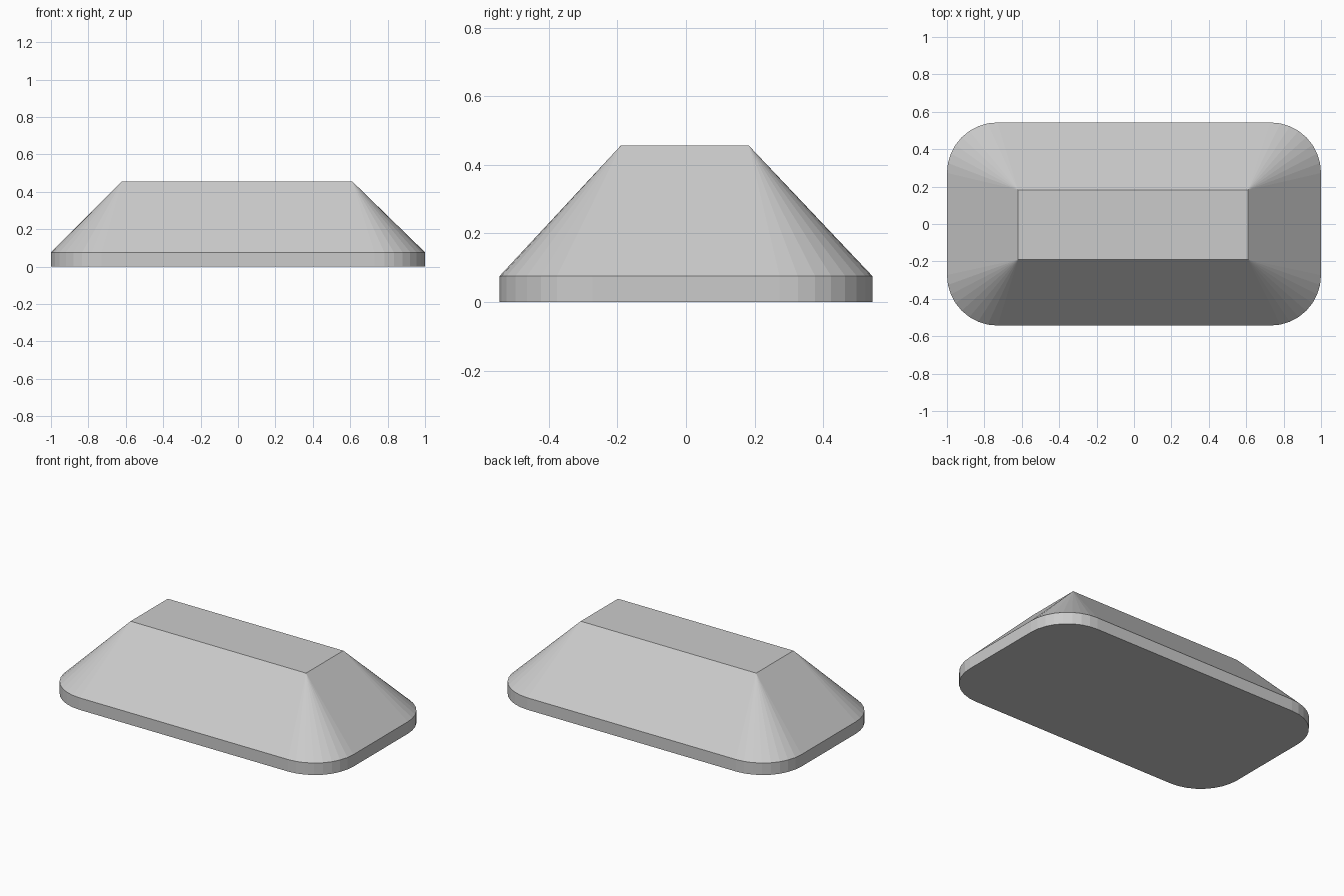
import bpy, bmesh, math

if "Cube" in bpy.data.objects:
    bpy.data.objects.remove(bpy.data.objects["Cube"])

HALF_X, HALF_Y, RADIUS, SEGMENTS = 1.0, 0.543, 0.27, 8
RIM_Z, TOP_Z = 0.076, 0.456
X0, X1, Y0, Y1 = -0.62, 0.61, -0.19, 0.183

# Rounded rectangle outline, one arc per corner, counter-clockwise
signs = [(1, 1), (-1, 1), (-1, -1), (1, -1)]
outline = []
for q, (sx, sy) in enumerate(signs):
    for k in range(SEGMENTS + 1):
        a = math.pi / 2 * (q + k / SEGMENTS)
        outline.append((sx * (HALF_X - RADIUS) + RADIUS * math.cos(a),
                        sy * (HALF_Y - RADIUS) + RADIUS * math.sin(a)))

bm = bmesh.new()
bottom = [bm.verts.new((x, y, 0)) for x, y in outline]
rim = [bm.verts.new((x, y, RIM_Z)) for x, y in outline]
top = [bm.verts.new((X1 if sx > 0 else X0, Y1 if sy > 0 else Y0, TOP_Z))
       for sx, sy in signs]

# Underside, flat top and upright rim
bm.faces.new(bottom[::-1])
bm.faces.new(top)
n = len(outline)
for i in range(n):
    j = (i + 1) % n
    bm.faces.new((bottom[i], bottom[j], rim[j], rim[i]))

# Sloped sides: a fan at each corner, a flat panel between corners
for q in range(4):
    first = q * (SEGMENTS + 1)
    last = first + SEGMENTS
    for i in range(first, last):
        bm.faces.new((rim[i], rim[i + 1], top[q]))
    bm.faces.new((rim[last], rim[(last + 1) % n], top[(q + 1) % 4], top[q]))

bmesh.ops.recalc_face_normals(bm, faces=bm.faces)
mesh = bpy.data.meshes.new("sloped_block")
bm.to_mesh(mesh)
bm.free()
bpy.context.collection.objects.link(bpy.data.objects.new("sloped_block", mesh))
